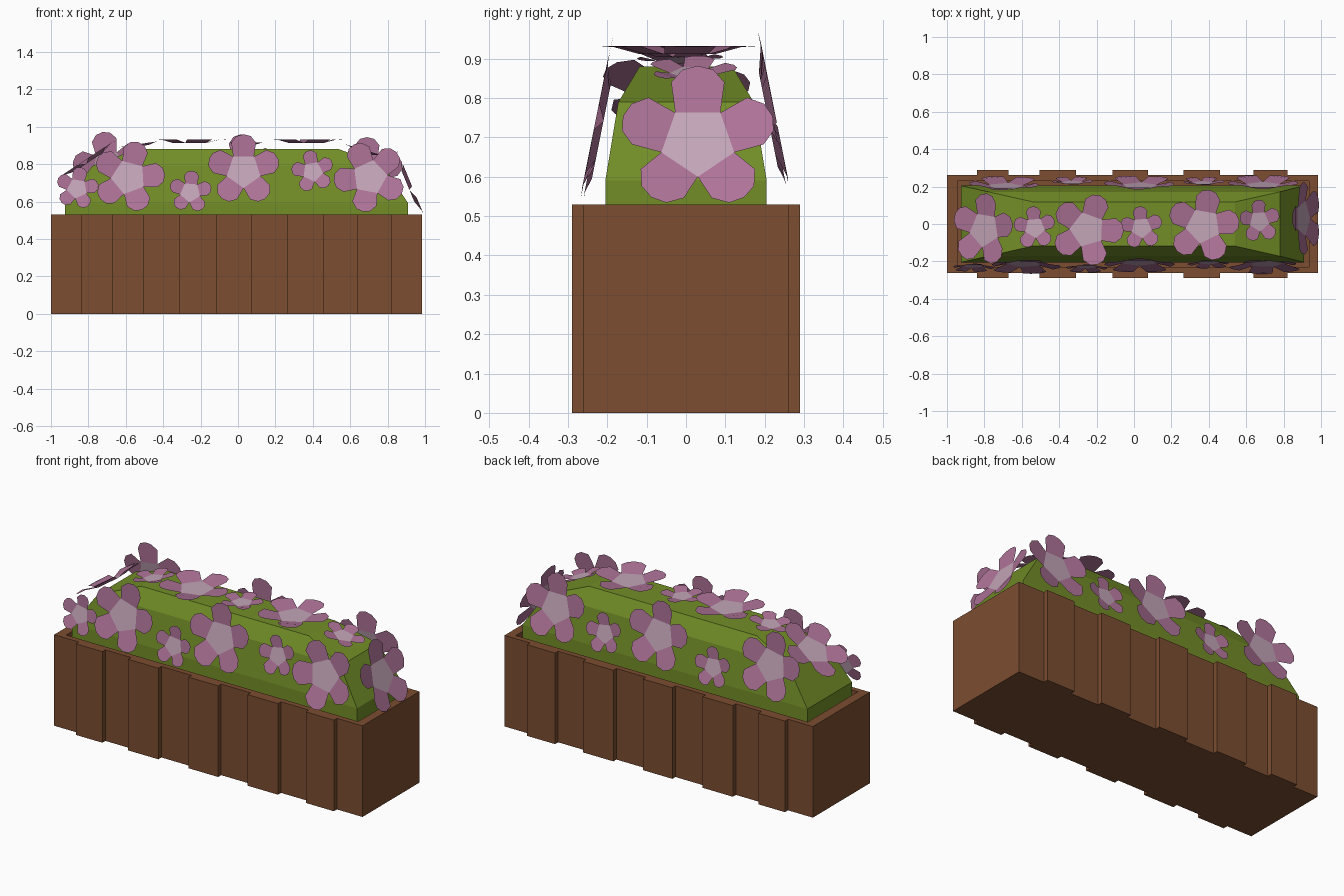
import bpy, bmesh
from math import sin, cos, pi, radians
from mathutils import Vector

if "Cube" in bpy.data.objects:
    bpy.data.objects.remove(bpy.data.objects["Cube"])


def material(name, rgb):
    m = bpy.data.materials.new(name)
    m.diffuse_color = (*rgb, 1)
    m.use_nodes = True
    m.node_tree.nodes["Principled BSDF"].inputs["Base Color"].default_value = m.diffuse_color
    return m


WOOD = material("wood", (0.20, 0.075, 0.03))
LEAF = material("leaf", (0.17, 0.27, 0.02))
PETAL = material("petal", (0.42, 0.17, 0.31))
CENTRE = material("flower_centre", (0.55, 0.38, 0.48))


def finish(name, bm, *mats):
    me = bpy.data.meshes.new(name)
    bm.to_mesh(me)
    bm.free()
    for m in mats:
        me.materials.append(m)
    ob = bpy.data.objects.new(name, me)
    bpy.context.collection.objects.link(ob)
    return ob


def loft(name, rings, mat):
    """Stack of rectangles (x0, x1, half_y, z) skinned into a closed solid."""
    bm = bmesh.new()
    loops = []
    for x0, x1, y, z in rings:
        loops.append([bm.verts.new(p) for p in
                      ((x0, -y, z), (x1, -y, z), (x1, y, z), (x0, y, z))])
    for a, b in zip(loops, loops[1:]):
        for i in range(4):
            j = (i + 1) % 4
            bm.faces.new((a[i], a[j], b[j], b[i]))
    bm.faces.new(loops[0][::-1])
    bm.faces.new(loops[-1])
    bmesh.ops.recalc_face_normals(bm, faces=bm.faces)
    return finish(name, bm, mat)


# Planter box with a recessed top
loft("planter_box", [(-1, 0.985, 0.262, 0), (-1, 0.985, 0.262, 0.53),
                     (-0.945, 0.935, 0.23, 0.53), (-0.945, 0.935, 0.23, 0.46)], WOOD)

# Raised planks on the front and back
bm = bmesh.new()
for x0, x1 in ((-0.84, -0.67), (-0.505, -0.31), (-0.115, 0.075), (0.265, 0.46), (0.64, 0.82)):
    for side in (-1, 1):
        vs = bmesh.ops.create_cube(bm, size=1)["verts"]
        for v in vs:
            v.co = ((x0 + x1) / 2 + v.co.x * (x1 - x0),
                    side * 0.27 + v.co.y * 0.04, 0.265 + v.co.z * 0.53)
finish("raised_planks", bm, WOOD)

# Hedge with bevelled top and sloping ends
loft("hedge", [(-0.925, 0.91, 0.205, 0.46), (-0.925, 0.91, 0.205, 0.59),
               (-0.78, 0.78, 0.172, 0.79), (-0.54, 0.54, 0.118, 0.88)], LEAF)


# Five-petalled flower: pale pentagon centre, blunt petals lifted slightly
def flower(name, pos, normal, up, r, turn):
    n = Vector(normal).normalized()
    u = Vector(up).cross(n).normalized()
    v = n.cross(u)
    s = r / 0.195
    bm = bmesh.new()

    def point(a, out, side, h):
        x, y = cos(a) * out - sin(a) * side, sin(a) * out + cos(a) * side
        return bm.verts.new(Vector(pos) + s * (u * x + v * y + n * h))

    t = radians(turn)
    core = [point(t - pi / 5 + 2 * pi / 5 * k, 0.095, 0, 0) for k in range(5)]
    bm.faces.new(core).material_index = 1
    for k in range(5):
        a = t + 2 * pi / 5 * k
        outer = [point(a, *p) for p in ((0.15, 0.066, 0.02), (0.185, 0.038, 0.018),
                                        (0.195, 0, 0.018), (0.185, -0.038, 0.018),
                                        (0.15, -0.066, 0.02))]
        bm.faces.new([core[k]] + outer[::-1] + [core[(k + 1) % 5]])
    bmesh.ops.recalc_face_normals(bm, faces=bm.faces)
    finish(name, bm, PETAL, CENTRE)


BIG, SMALL = 0.195, 0.115
Y, Z = (0, 1, 0), (0, 0, 1)

# Flowers on the long sides: x, z, radius, turn
front = [(-0.86, 0.67, SMALL, 80), (-0.585, 0.73, BIG, 75), (-0.255, 0.65, SMALL, 85),
         (0.03, 0.765, BIG, 90), (0.4, 0.76, SMALL, 100), (0.705, 0.73, BIG, 115)]
back = [(0.69, 0.75, BIG, 90), (0.37, 0.69, SMALL, 100), (0.03, 0.765, BIG, 85),
        (-0.33, 0.68, SMALL, 95), (-0.69, 0.78, BIG, 80)]
for label, side, row in (("front", -1, front), ("back", 1, back)):
    for i, (x, z, r, turn) in enumerate(row):
        y = 0.212 - 0.2 * (z - 0.73)
        flower(f"{label}_flower_{i}", (x, side * y, z), (0, side, 0.2), Z, r, turn)

# Flowers along the top: position, normal, radius, turn
top = [((-0.8, -0.03, 0.81), (-0.55, 0, 0.84), BIG, 82),
       ((-0.53, -0.02, 0.895), (-0.15, 0, 1), SMALL, 95),
       ((-0.25, -0.03, 0.912), (0, 0, 1), BIG, 70),
       ((0.04, -0.02, 0.905), (0, 0, 1), SMALL, 95),
       ((0.37, -0.01, 0.912), (0, 0, 1), BIG, 80),
       ((0.67, 0.015, 0.865), (0.3, 0, 1), SMALL, 95)]
for i, (p, n, r, turn) in enumerate(top):
    flower(f"top_flower_{i}", p, n, Y, r, turn)

# Flower on the right end
flower("end_flower", (0.905, 0.03, 0.69), (0.92, 0, 0.38), Z, 0.2, 90)
